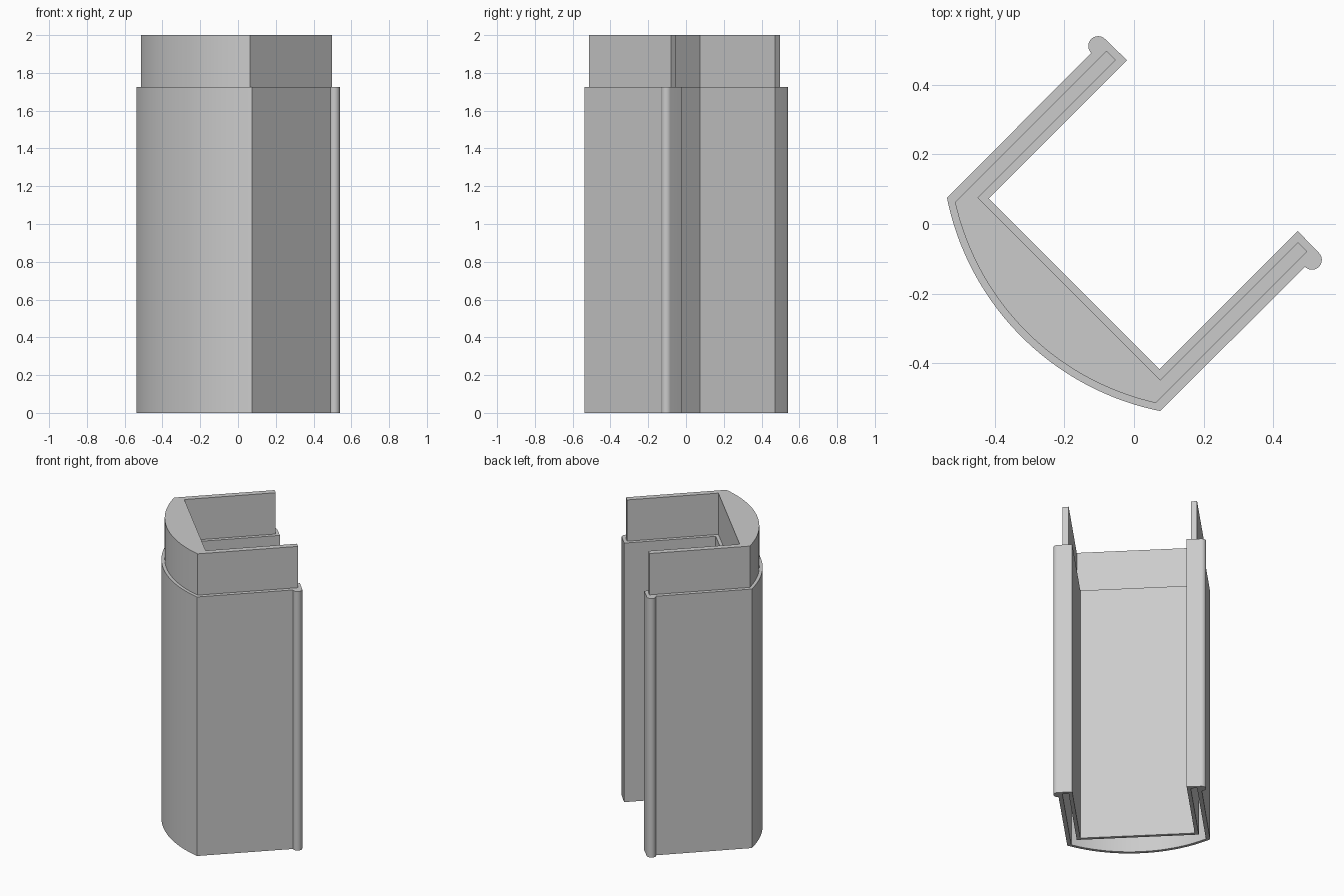
import bpy
import bmesh
from math import atan2, cos, sin, hypot

cube = bpy.data.objects.get("Cube")
if cube:
    bpy.data.objects.remove(cube, do_unlink=True)

BODY_TOP, TOP, SOCKET = 1.725, 2.0, 0.3

grey = bpy.data.materials.new("plain_grey")
grey.use_nodes = True
GREY = (0.6, 0.6, 0.6, 1)
grey.diffuse_color = GREY
grey.node_tree.nodes["Principled BSDF"].inputs["Base Color"].default_value = GREY


def arc(start, centre, sweep, steps):
    """Points along an arc from start, turning by sweep radians."""
    dx, dy = start[0] - centre[0], start[1] - centre[1]
    r, a = hypot(dx, dy), atan2(dy, dx)
    return [(centre[0] + r * cos(a + sweep * i / steps),
             centre[1] + r * sin(a + sweep * i / steps)) for i in range(steps + 1)]


def mirrored(points):
    """Reflect across the diagonal, keeping the outline's direction."""
    return [(y, x) for x, y in reversed(points)]


def bow(corner, centre):
    """Curved outer wall from one corner to its mirror image."""
    a = atan2(corner[1] - centre, corner[0] - centre)
    b = atan2(corner[0] - centre, corner[1] - centre)
    return arc(corner, (centre, centre), (b - a) % 6.283185307, 48)[1:-1]


def extrude(name, outline, z0, z1):
    bm = bmesh.new()
    face = bm.faces.new([bm.verts.new((x, y, z0)) for x, y in outline])
    new = bmesh.ops.extrude_face_region(bm, geom=[face])["geom"]
    bmesh.ops.translate(bm, vec=(0, 0, z1 - z0),
                        verts=[v for v in new if isinstance(v, bmesh.types.BMVert)])
    bmesh.ops.recalc_face_normals(bm, faces=bm.faces)
    mesh = bpy.data.meshes.new(name)
    bm.to_mesh(mesh)
    bm.free()
    mesh.materials.append(grey)
    obj = bpy.data.objects.new(name, mesh)
    bpy.context.collection.objects.link(obj)
    return obj


# Outer sleeve outline: inner corner, arm tip, half-round bead, outer corner
bead = arc((-0.083, 0.531), (-0.103, 0.511), 3.14159, 16)
half = [(-0.417, 0.073), (-0.02, 0.47)] + bead + [(-0.537, 0.075)]
body_outline = half + bow(half[-1], 0.23) + mirrored(half)

# Inset outline shared by the plug on top and the socket below
half = [(-0.448, 0.075), (-0.052, 0.471), (-0.079, 0.498), (-0.514, 0.063)]
plug_outline = half + bow(half[-1], 0.23) + mirrored(half)

body = extrude("channel_body", body_outline, 0, BODY_TOP)
plug = extrude("top_plug", plug_outline, BODY_TOP, TOP)

# Socket cut into the underside
cutter = extrude("socket_cutter", plug_outline, -0.1, SOCKET)
cutter.hide_render = True
cut = body.modifiers.new("socket", "BOOLEAN")
cut.operation = "DIFFERENCE"
cut.solver = "EXACT"
cut.object = cutter
bpy.context.view_layer.objects.active = body
bpy.ops.object.modifier_apply(modifier=cut.name)
bpy.data.objects.remove(cutter, do_unlink=True)

# Smooth the curved walls, keep the corners crisp
for obj in (body, plug):
    bpy.ops.object.select_all(action="DESELECT")
    obj.select_set(True)
    bpy.context.view_layer.objects.active = obj
    bpy.ops.object.shade_smooth_by_angle(angle=0.4)
